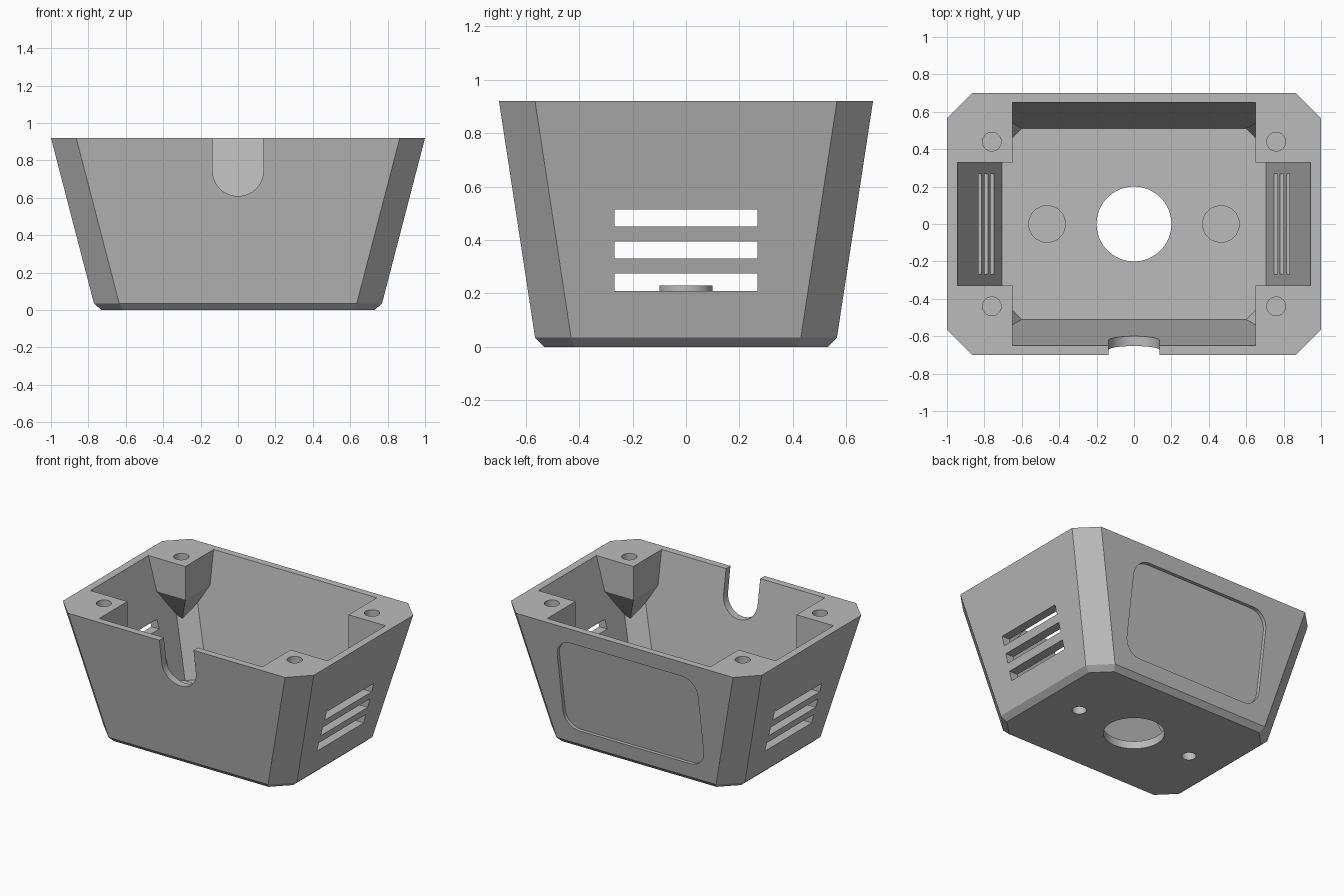
import bpy, bmesh, math
from mathutils import Vector

if "Cube" in bpy.data.objects:
    bpy.data.objects.remove(bpy.data.objects["Cube"])

HEIGHT = 0.92
FLOOR = 0.055

grey = bpy.data.materials.new("plain grey plastic")
grey.use_nodes = True
colour = (0.5, 0.5, 0.5, 1)
grey.diffuse_color = colour
grey.node_tree.nodes["Principled BSDF"].inputs["Base Color"].default_value = colour


def loft(name, rings):
    """Closed solid through matching rings of points."""
    bm = bmesh.new()
    loops = [[bm.verts.new(p) for p in ring] for ring in rings]
    n = len(loops[0])
    for a, b in zip(loops, loops[1:]):
        for i in range(n):
            j = (i + 1) % n
            bm.faces.new((a[i], a[j], b[j], b[i]))
    bm.faces.new(loops[0][::-1])
    bm.faces.new(loops[-1])
    bmesh.ops.recalc_face_normals(bm, faces=bm.faces)
    mesh = bpy.data.meshes.new(name)
    bm.to_mesh(mesh)
    bm.free()
    mesh.materials.append(grey)
    obj = bpy.data.objects.new(name, mesh)
    bpy.context.collection.objects.link(obj)
    return obj


def octagon(hx, hy, c, z):
    """Rectangle with chamfered corners."""
    quarter = [(hx, hy - c), (hx - c, hy)]
    pts = quarter + [(-x, y) for x, y in quarter[::-1]]
    pts += [(-x, -y) for x, y in pts]
    return [(x, y, z) for x, y in pts]


def rect(x0, x1, y0, y1, z):
    return [(x0, y0, z), (x1, y0, z), (x1, y1, z), (x0, y1, z)]


def arc(cx, cy, r, start, end, steps):
    for i in range(steps + 1):
        a = math.radians(start + (end - start) * i / steps)
        yield cx + r * math.cos(a), cy + r * math.sin(a)


def cylinder(name, x, y, r, z0, z1):
    ring = list(arc(x, y, r, 0, 360, 64))[:-1]
    return loft(name, [[(px, py, z) for px, py in ring] for z in (z0, z1)])


def combine(target, tool, operation="DIFFERENCE"):
    mod = target.modifiers.new(operation.lower(), "BOOLEAN")
    mod.operation = operation
    mod.solver = "EXACT"
    mod.object = tool
    bpy.context.view_layer.objects.active = target
    bpy.ops.object.modifier_apply(modifier=mod.name)
    bpy.data.objects.remove(tool)


# Tapered outer shell with a small bevel at the base
body = loft("enclosure_body", [
    octagon(0.73, 0.53, 0.115, 0),
    octagon(0.77, 0.565, 0.135, 0.035),
    octagon(1.0, 0.70, 0.135, HEIGHT)])

# Cavity: the corner posts are taken out of it so that they stay solid
slope = (0.945 - 0.705) / (HEIGHT - FLOOR)
slope_y = (0.65 - 0.51) / (HEIGHT - FLOOR)
over = 0.1
cavity = loft("cavity", [
    octagon(0.705, 0.51, 0.105, FLOOR),
    octagon(0.945 + slope * over, 0.65 + slope_y * over, 0.105, HEIGHT + over)])
for sx in (-1, 1):
    for sy in (-1, 1):
        tip = rect(0.815, 0.825, 0.525, 0.535, 0.40)
        rings = [tip, rect(0.65, 1.1, 0.33, 0.8, 0.68),
                 rect(0.65, 1.1, 0.33, 0.8, HEIGHT)]
        post = loft("corner_post", [[(x * sx, y * sy, z) for x, y, z in r] for r in rings])
        combine(cavity, post)
combine(body, cavity)

# Standoffs on the floor, with blind holes from below
for sx in (-1, 1):
    combine(body, cylinder("standoff", 0.465 * sx, 0, 0.1, 0.03, 0.23), "UNION")
    combine(body, cylinder("standoff_hole", 0.465 * sx, 0, 0.047, -0.1, 0.19))

# Large hole in the floor
combine(body, cylinder("floor_hole", 0, 0, 0.2, -0.1, 0.2))

# Blind screw holes in the corner posts
for sx in (-1, 1):
    for sy in (-1, 1):
        combine(body, cylinder("screw_hole", 0.76 * sx, 0.44 * sy, 0.05, 0.68, 1.1))

# Round-bottomed cable notch in the front wall
outline = list(arc(0, 0.745, 0.136, 180, 360, 32)) + [(0.136, 1.1), (-0.136, 1.1)]
combine(body, loft("cable_notch", [[(x, y, z) for x, z in outline] for y in (-0.9, -0.4)]))

# Three vent slots through each side
for z in (0.21, 0.33, 0.45):
    for sx in (-1, 1):
        x0, x1 = sorted((0.6 * sx, 1.2 * sx))
        combine(body, loft("vent_slot", [rect(x0, x1, -0.267, 0.267, h) for h in (z, z + 0.065)]))

# Shallow rounded panel recess following the sloped back wall
r, hw, low, high = 0.12, 0.56, 0.14, 0.81
outline = []
for cx, cz, start in ((hw - r, high - r, 0), (r - hw, high - r, 90),
                      (r - hw, low + r, 180), (hw - r, low + r, 270)):
    outline += arc(cx, cz, r, start, start + 90, 12)
wall = lambda z: 0.565 + (z - 0.035) * 0.135 / 0.885
combine(body, loft("panel_recess", [
    [(x, wall(z) + d, z) for x, z in outline] for d in (-0.025, 0.1)]))

# Smooth the round holes, keep the edges sharp
bpy.ops.object.select_all(action="DESELECT")
body.select_set(True)
bpy.context.view_layer.objects.active = body
bpy.ops.object.shade_smooth_by_angle(angle=math.radians(20))
